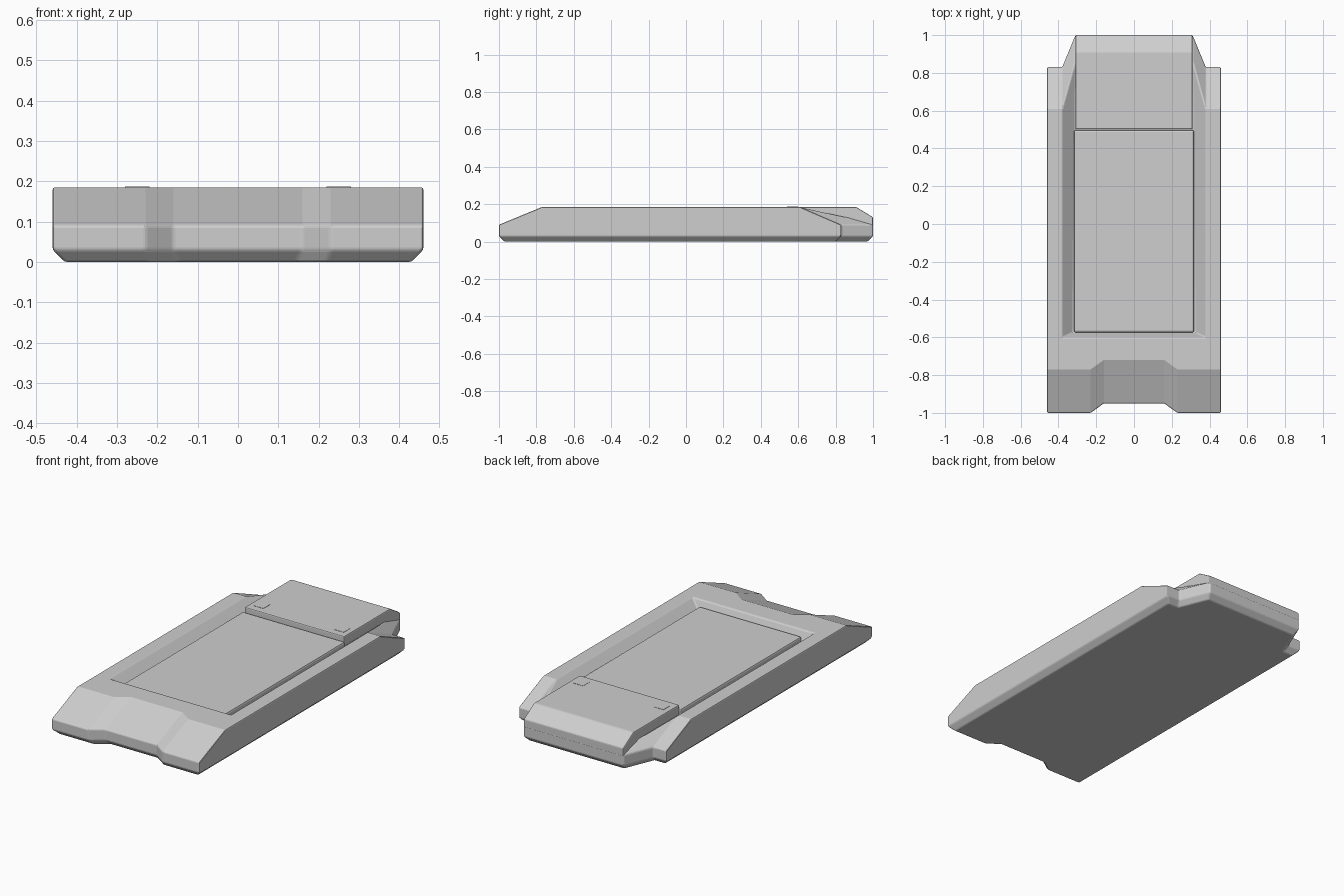
import bpy, bmesh

if "Cube" in bpy.data.objects:
    bpy.data.objects.remove(bpy.data.objects["Cube"])

grey = bpy.data.materials.new("light_grey")
grey.diffuse_color = (0.62, 0.62, 0.62, 1)
grey.use_nodes = True
grey.node_tree.nodes["Principled BSDF"].inputs["Base Color"].default_value = grey.diffuse_color


def finish(bm, name, bevel, segments=2):
    bmesh.ops.remove_doubles(bm, verts=bm.verts, dist=0.0005)
    bmesh.ops.recalc_face_normals(bm, faces=bm.faces)
    me = bpy.data.meshes.new(name)
    bm.to_mesh(me)
    bm.free()
    me.materials.append(grey)
    ob = bpy.data.objects.new(name, me)
    bpy.context.collection.objects.link(ob)
    if bevel:
        m = ob.modifiers.new("soft_edges", 'BEVEL')
        m.width = bevel
        m.segments = segments
        m.limit_method = 'ANGLE'
        m.angle_limit = 0.5
    return ob


def face(bm, pts):
    bm.faces.new([bm.verts.new(p) for p in pts])


def both(bm, pts):
    """Face on the right plus its mirror image."""
    face(bm, pts)
    face(bm, [(-x, y, z) for x, y, z in reversed(pts)])


def centre(bm, pts):
    """Face crossing the middle, given by its right half."""
    face(bm, pts + [(-x, y, z) for x, y, z in reversed(pts)])


# Hull: outline with front notch and tapered tail
outline = [(.16, -.95), (.23, -1), (.46, -1), (.46, .83), (.38, .83), (.31, 1)]
foot = [(.145, -.92), (.22, -.97), (.43, -.97), (.43, .80), (.365, .80), (.295, .97)]
rings = [[(x, y, 0) for x, y in foot],
         [(x, y, .03) for x, y in outline],
         [(x, y, .09) for x, y in outline]]
top = [(.16, -.72, .185), (.23, -.77, .185), (.46, -.77, .185),
       (.46, .61, .185), (.38, .61, .185), (.31, .86, .13)]
rings.append(top)

bm = bmesh.new()
centre(bm, rings[0])
for a, b in zip(rings, rings[1:]):
    for i in range(5):
        both(bm, [a[i], a[i + 1], b[i + 1], b[i]])
    centre(bm, [a[0], b[0]])
    centre(bm, [a[5], b[5]])
# Top rim and sunken tray
rim = (.38, -.6, .185)
floor = (.325, -.575, .13)
centre(bm, [top[0], top[1], top[2], rim])
both(bm, [top[2], top[3], top[4], rim])
both(bm, [rim, top[4], top[5], floor])
centre(bm, [rim, floor])
centre(bm, [floor, top[5]])
finish(bm, "hull", .006)

# Flat panel lying in the tray
bm = bmesh.new()
lo = [(.318, -.575, .12), (.318, .498, .12)]
hi = [(x, y, .16) for x, y, z in lo]
centre(bm, lo)
centre(bm, hi)
both(bm, lo + hi[::-1])
for a, b in zip(lo, hi):
    centre(bm, [a, b])
finish(bm, "centre_panel", .01)

# Raised tail block with sloped rear edge
bm = bmesh.new()
side = [(.31, y, z) for y, z in
        [(.502, .1), (.502, .185), (.91, .185), (1, .13), (1, .08), (.9, .08)]]
both(bm, side)
for a, b in zip(side, side[1:] + side[:1]):
    centre(bm, [a, b])
finish(bm, "tail_block", .006)

# Small square pads on the tail block
for s, name in ((-1, "left_pad"), (1, "right_pad")):
    bm = bmesh.new()
    bmesh.ops.create_cube(bm, size=1)
    for v in bm.verts:
        v.co.x = v.co.x * .06 + s * .25
        v.co.y = v.co.y * .06 + .57
        v.co.z = v.co.z * .004 + .1845
    finish(bm, name, 0)
